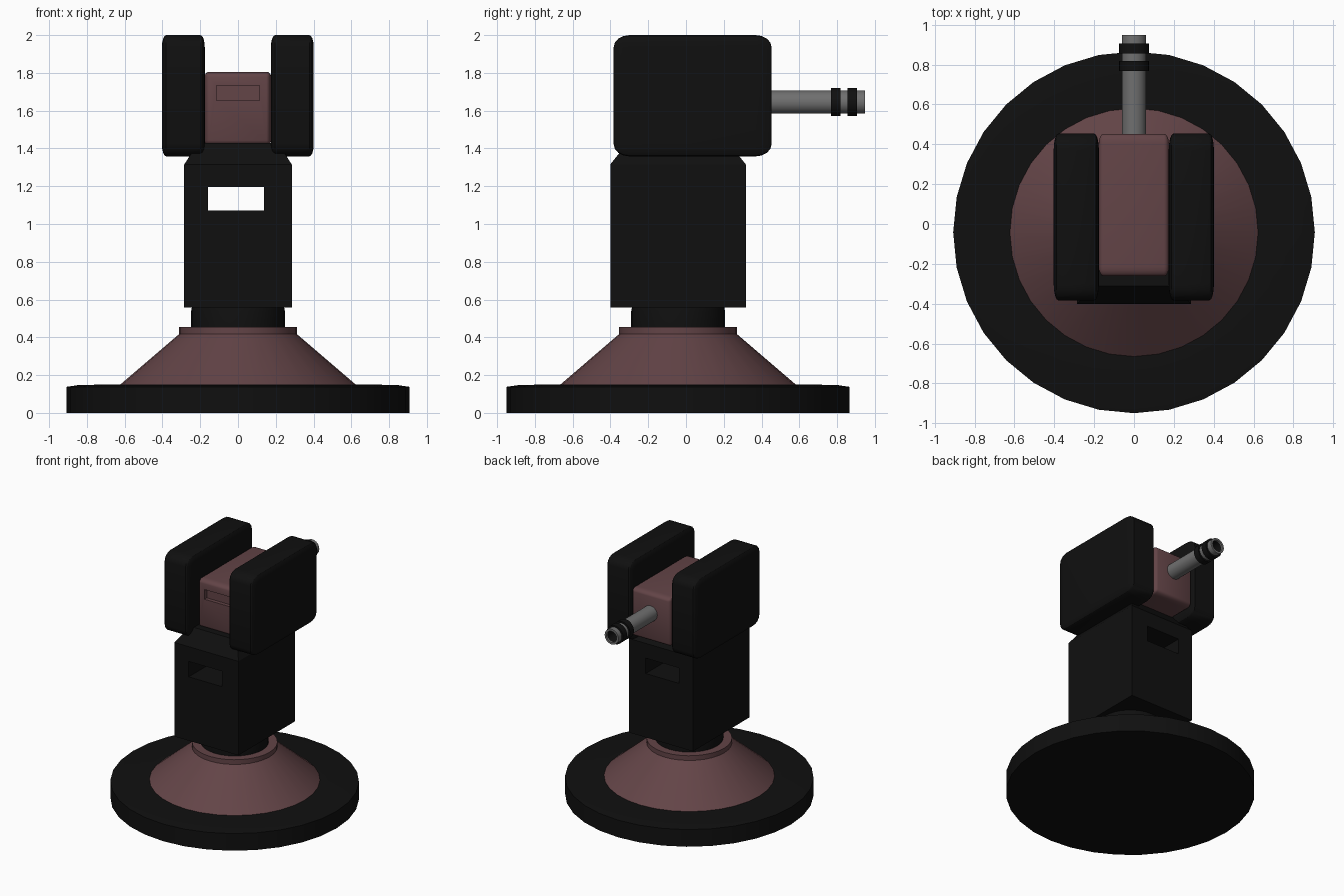
import bpy, bmesh, math
from mathutils import Matrix, Vector

if "Cube" in bpy.data.objects:
    bpy.data.objects.remove(bpy.data.objects["Cube"])


def material(name, rgb):
    m = bpy.data.materials.new(name)
    m.diffuse_color = (*rgb, 1)
    m.use_nodes = True
    m.node_tree.nodes["Principled BSDF"].inputs["Base Color"].default_value = m.diffuse_color
    return m


BLACK = material("black", (0.005, 0.005, 0.005))
BROWN = material("dusty brown", (0.125, 0.058, 0.063))
GREY = material("steel grey", (0.16, 0.16, 0.16))
CY = -0.042  # y of the turning axis


def finish(name, bm, mat, angle=30):
    bmesh.ops.recalc_face_normals(bm, faces=bm.faces[:])
    me = bpy.data.meshes.new(name)
    bm.to_mesh(me)
    bm.free()
    me.materials.append(mat)
    me.shade_smooth()
    me.set_sharp_from_angle(angle=math.radians(angle))
    ob = bpy.data.objects.new(name, me)
    bpy.context.collection.objects.link(ob)
    return ob


def box(name, lo, hi, mat, bevel=0.0):
    """Box between two corners; bevel is a fraction of each side."""
    bm = bmesh.new()
    bmesh.ops.create_cube(bm, size=1)
    if bevel:
        bmesh.ops.bevel(bm, geom=bm.edges[:], offset=bevel, segments=4,
                        profile=0.5, affect='EDGES')
    lo, hi = Vector(lo), Vector(hi)
    bmesh.ops.transform(bm, verts=bm.verts[:],
                        matrix=Matrix.Translation((lo + hi) / 2) @ Matrix.Diagonal((*(hi - lo), 1)))
    return finish(name, bm, mat)


def lathe(name, profile, mat, sides=32, matrix=Matrix()):
    """Revolve (radius, height) points; radius 0 closes an end."""
    bm = bmesh.new()
    rings = []
    for r, h in profile:
        if r == 0:
            rings.append([bm.verts.new((0, 0, h))] * sides)
        else:
            rings.append([bm.verts.new((r * math.cos(2 * math.pi * i / sides),
                                        r * math.sin(2 * math.pi * i / sides), h))
                          for i in range(sides)])
    for a, b in zip(rings, rings[1:]):
        for i in range(sides):
            j = (i + 1) % sides
            bm.faces.new(list(dict.fromkeys((a[i], a[j], b[j], b[i]))))
    bmesh.ops.transform(bm, verts=bm.verts[:], matrix=matrix)
    return finish(name, bm, mat)


def cut(ob, lo, hi):
    cutter = box("cutter", lo, hi, ob.data.materials[0])
    cutter.hide_render = True
    mod = ob.modifiers.new("cut", 'BOOLEAN')
    mod.operation, mod.solver, mod.object = 'DIFFERENCE', 'EXACT', cutter
    bpy.context.view_layer.objects.active = ob
    bpy.ops.object.modifier_apply(modifier=mod.name)
    bpy.data.objects.remove(cutter)
    ob.data.set_sharp_from_angle(angle=math.radians(30))


# Round foot, conical skirt with a rim, and neck
axis = Matrix.Translation((0, CY, 0))
lathe("base_disc", [(0, 0), (0.907, 0), (0.907, 0.138), (0.84, 0.148), (0.6, 0.151), (0, 0.151)],
      BLACK, matrix=axis)
lathe("base_cone", [(0, 0.14), (0.635, 0.14), (0.312, 0.417), (0.312, 0.455), (0, 0.455)],
      BROWN, matrix=axis)
lathe("neck", [(0, 0.44), (0.248, 0.44), (0.248, 0.54), (0.243, 0.565), (0, 0.565)],
      BLACK, matrix=axis)

# Column with a chamfered top and a slot right through it
bm = bmesh.new()
loops = [[bm.verts.new((sx * w, CY + sy * d, z)) for sx, sy in ((-1, -1), (1, -1), (1, 1), (-1, 1))]
         for w, d, z in ((0.285, 0.359, 0.558), (0.285, 0.359, 1.315), (0.21, 0.268, 1.43))]
bm.faces.new(loops[0])
bm.faces.new(loops[-1])
for a, b in zip(loops, loops[1:]):
    for i in range(4):
        bm.faces.new((a[i], a[(i + 1) % 4], b[(i + 1) % 4], b[i]))
column = finish("column", bm, BLACK)
cut(column, (-0.158, -0.6, 1.072), (0.137, 0.5, 1.196))

# Side pods
for side, x0, x1 in (("left", -0.403, -0.176), ("right", 0.174, 0.401)):
    box(side + "_side_pod", (x0, -0.383, 1.358), (x1, 0.453, 2.0), BLACK, 0.1)

# Central housing with a recessed front slit
housing = box("housing", (-0.177, -0.262, 1.415), (0.175, 0.452, 1.806), BROWN, 0.07)
cut(housing, (-0.115, -0.4, 1.655), (0.113, -0.232, 1.733))

# Hollow barrel pointing back, with two collars and a dark bore
barrel = Matrix.Translation((0, 0, 1.645)) @ Matrix.Rotation(-math.pi / 2, 4, 'X')
lathe("barrel", [(0, 0.4), (0.061, 0.4), (0.061, 0.947), (0.045, 0.947), (0.045, 0.8), (0, 0.8)],
      GREY, matrix=barrel)
lathe("barrel_bore", [(0.044, 0.935), (0.044, 0.81), (0, 0.81)], BLACK, matrix=barrel)
for i, (y0, y1) in enumerate(((0.768, 0.818), (0.855, 0.905))):
    lathe(f"barrel_collar_{i + 1}", [(0.05, y0), (0.074, y0), (0.074, y1), (0.05, y1)],
          BLACK, matrix=barrel)
